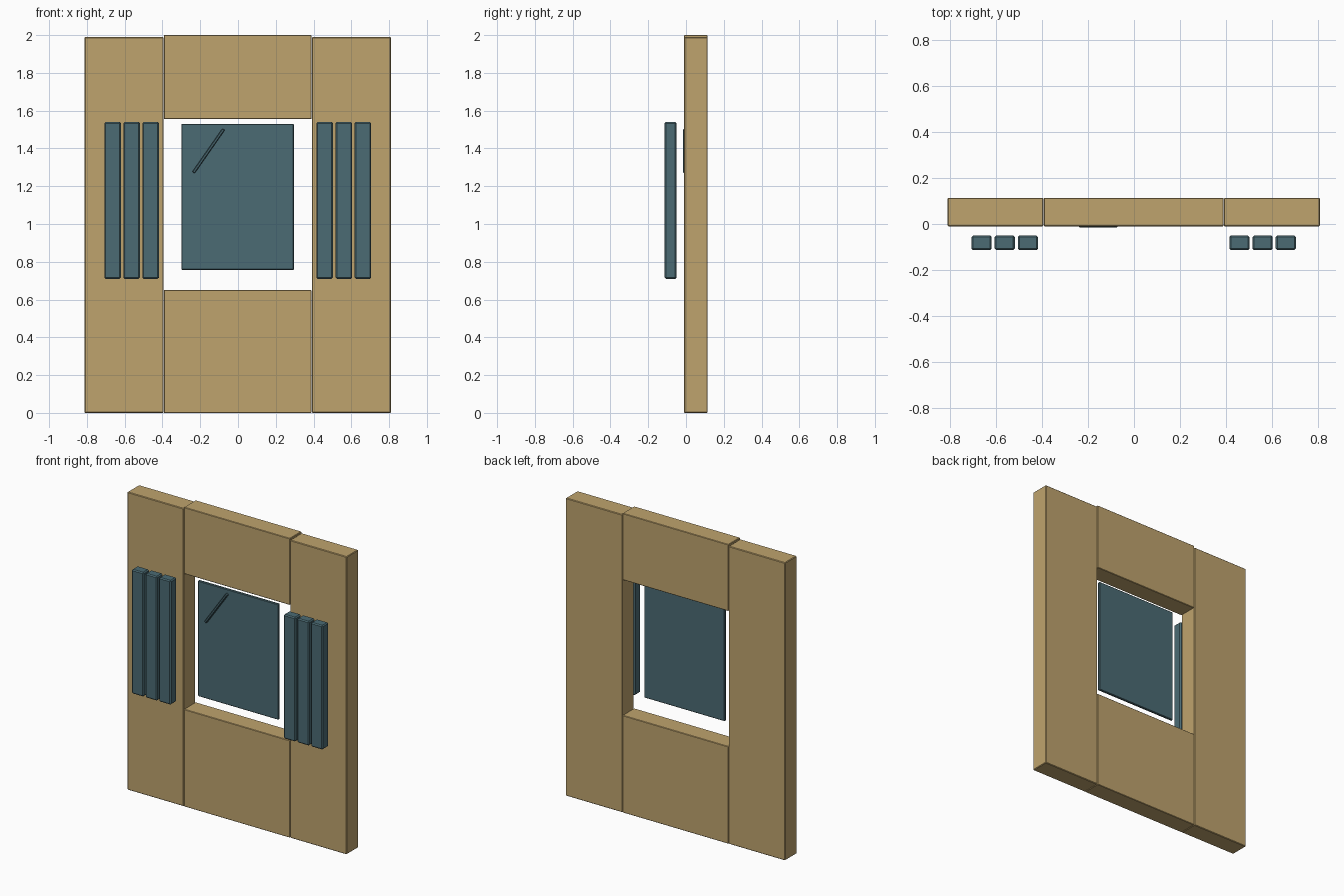
import bpy
import math

cube = bpy.data.objects.get("Cube")
if cube:
    bpy.data.objects.remove(cube, do_unlink=True)


def material(name, color):
    mat = bpy.data.materials.new(name)
    mat.use_nodes = True
    mat.diffuse_color = color
    mat.node_tree.nodes["Principled BSDF"].inputs["Base Color"].default_value = color
    return mat


tan = material("tan plaster", (0.52, 0.37, 0.155, 1))
teal = material("slate teal", (0.07, 0.147, 0.174, 1))


def box(name, mat, x, y, z, bevel, tilt=0):
    """Bevelled box spanning the (low, high) pairs x, y and z."""
    spans = (x, y, z)
    bpy.ops.mesh.primitive_cube_add(size=1, location=[(a + b) / 2 for a, b in spans])
    obj = bpy.context.object
    obj.name = name
    obj.scale = [b - a for a, b in spans]
    bpy.ops.object.transform_apply(location=False, rotation=False, scale=True)
    obj.rotation_euler.y = tilt
    obj.data.materials.append(mat)
    mod = obj.modifiers.new("edge bevel", "BEVEL")
    mod.width = bevel
    mod.segments = 1
    return obj


# Wall blocks around the opening
wall_y = (-0.01, 0.114)
box("wall_right", tan, (-0.812, -0.394), wall_y, (0, 1.99), 0.004)
box("wall_left", tan, (0.391, 0.81), wall_y, (0, 1.99), 0.004)
box("wall_below_window", tan, (-0.393, 0.39), wall_y, (0, 0.65), 0.003)
box("wall_above_window", tan, (-0.393, 0.39), wall_y, (1.555, 2.0), 0.003)

# Window pane with a diagonal glint bar
box("window_pane", teal, (-0.3, 0.296), (0.003, 0.02), (0.757, 1.53), 0.004)
run, rise = 0.16, 0.23
length = math.hypot(run, rise)
cx, cz = -0.156, 1.387
box("glint_bar", teal, (cx - 0.008, cx + 0.008), (-0.015, 0.01),
    (cz - length / 2, cz + length / 2), 0.004, math.atan2(run, rise))

# Three shutter slats on each side
for side, start in (("right", -0.708), ("left", 0.415)):
    for i in range(3):
        x = start + i * 0.101
        box(f"shutter_slat_{side}_{i + 1}", teal, (x, x + 0.088),
            (-0.114, -0.05), (0.71, 1.54), 0.007)
